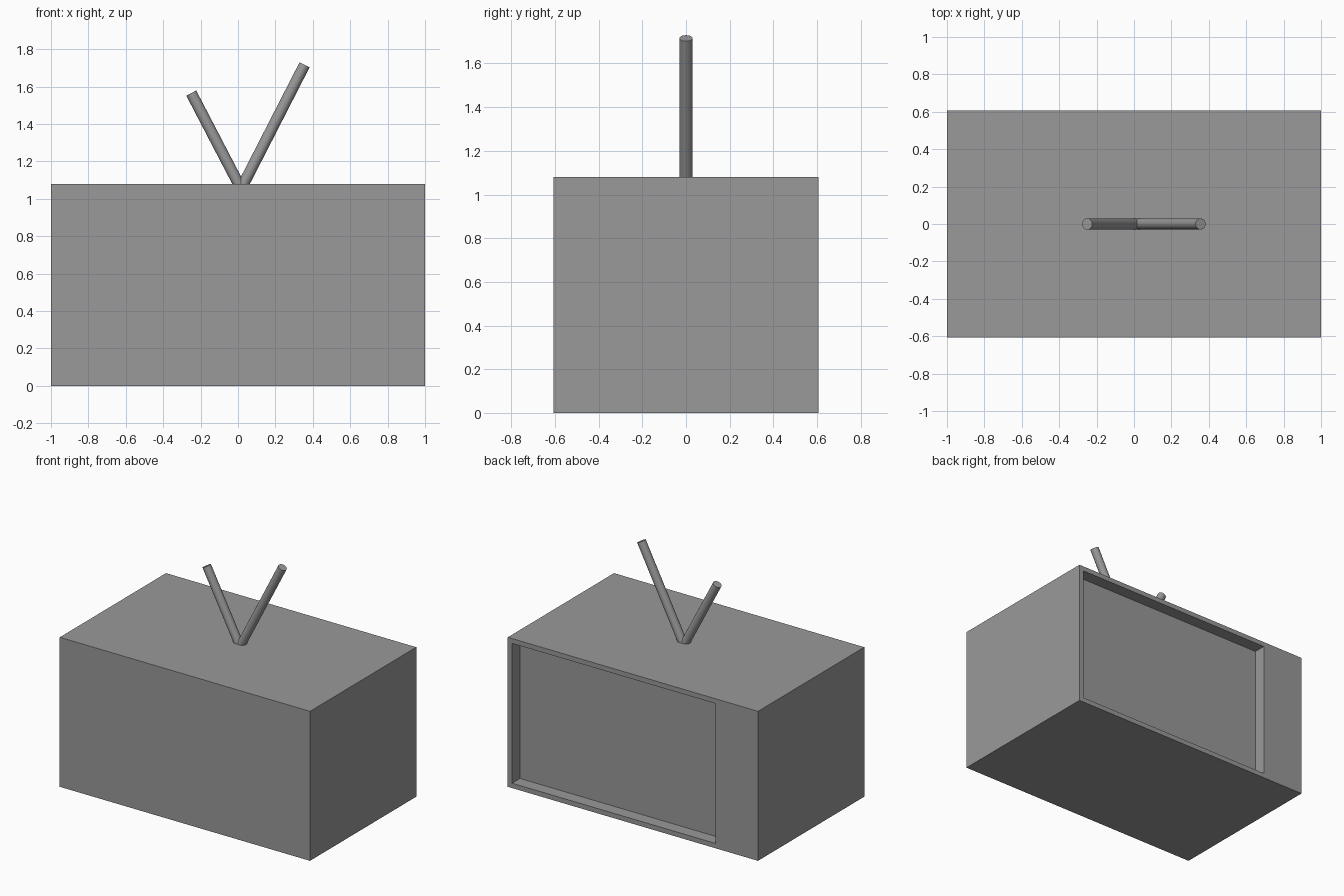
import bpy, bmesh
from mathutils import Vector

cube = bpy.data.objects.get("Cube")
if cube:
    bpy.data.objects.remove(cube, do_unlink=True)

grey = bpy.data.materials.new("mid_grey")
grey.use_nodes = True
colour = (0.32, 0.32, 0.32, 1)
grey.diffuse_color = colour
grey.node_tree.nodes["Principled BSDF"].inputs["Base Color"].default_value = colour

WIDTH, DEPTH, HEIGHT = 2.0, 1.213, 1.08
BACK = DEPTH / 2


def make_object(name, bm):
    bmesh.ops.recalc_face_normals(bm, faces=bm.faces)
    mesh = bpy.data.meshes.new(name)
    bm.to_mesh(mesh)
    bm.free()
    mesh.materials.append(grey)
    obj = bpy.data.objects.new(name, mesh)
    bpy.context.collection.objects.link(obj)
    return obj


# Cabinet: a box whose rear face is inset off-centre and pushed in for the screen
bm = bmesh.new()
bmesh.ops.create_cube(bm, size=1)
for v in bm.verts:
    v.co = (v.co.x * WIDTH, v.co.y * DEPTH, (v.co.z + 0.5) * HEIGHT)
rear = max(bm.faces, key=lambda f: f.calc_center_median().y)
bmesh.ops.inset_individual(bm, faces=[rear], thickness=0.1)
for v in rear.verts:
    v.co.x = 0.965 if v.co.x > 0 else -0.66
    v.co.z = HEIGHT - 0.035 if v.co.z > HEIGHT / 2 else 0.035
screen = bmesh.ops.extrude_discrete_faces(bm, faces=[rear])["faces"][0]
for v in screen.verts:
    v.co.y = BACK - 0.09
make_object("cabinet", bm)


# Antenna rods: slanted cylinders rising from the middle of the top
def rod(name, base, tip, radius=0.03):
    base, tip = Vector(base), Vector(tip)
    axis = tip - base
    bm = bmesh.new()
    bmesh.ops.create_cone(bm, cap_ends=True, segments=24, radius1=radius,
                          radius2=radius, depth=axis.length)
    turn = axis.to_track_quat("Z", "Y").to_matrix()
    for v in bm.verts:
        v.co = turn @ v.co + (base + tip) / 2
    obj = make_object(name, bm)
    bpy.ops.object.select_all(action="DESELECT")
    obj.select_set(True)
    bpy.context.view_layer.objects.active = obj
    bpy.ops.object.shade_smooth_by_angle()


rod("left_antenna", (0.02, 0, 1.06), (0.356, 0, 1.716))
rod("right_antenna", (0.013, 0, 1.06), (-0.25, 0, 1.565))
